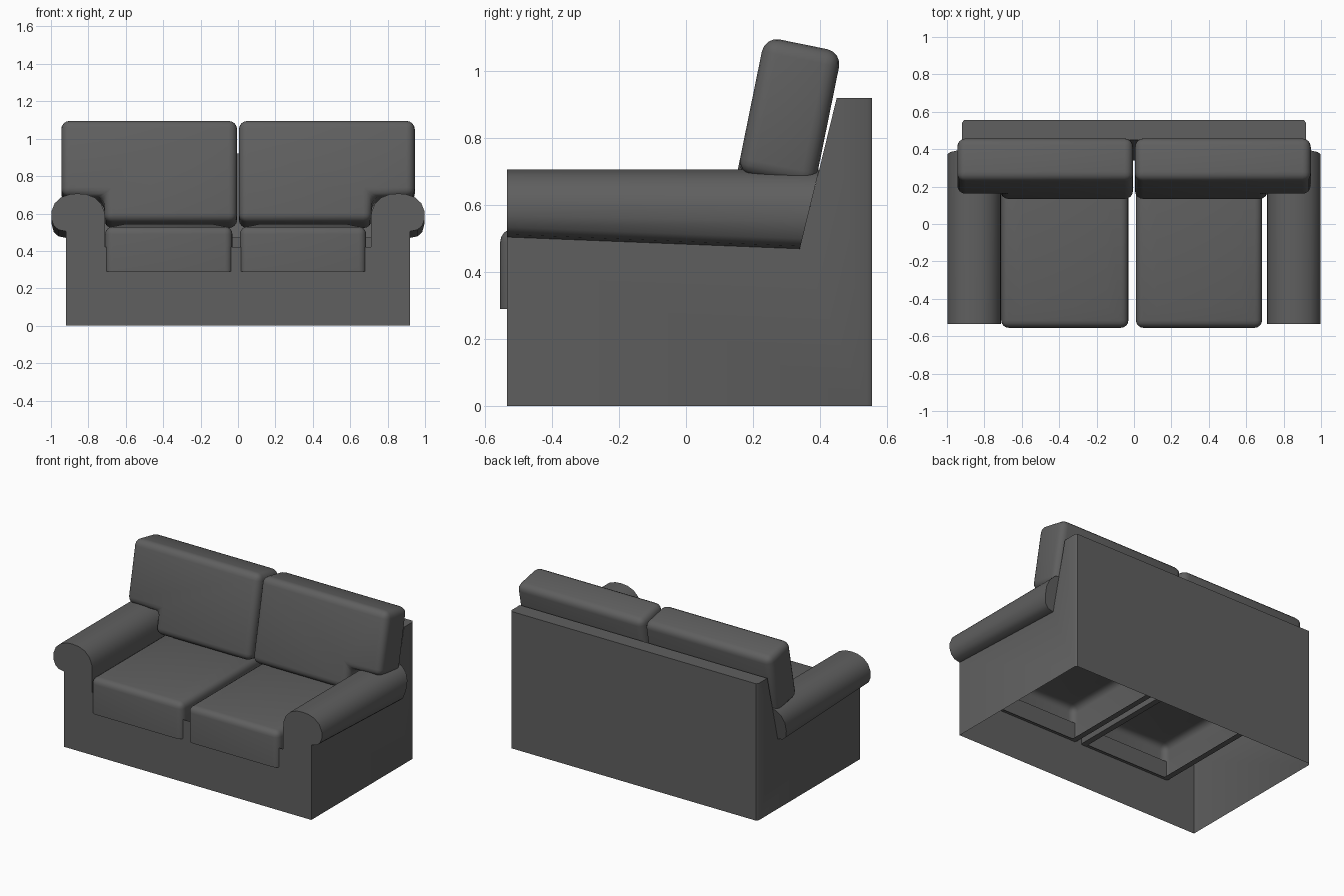
import bpy, bmesh, math
from mathutils import Matrix, Vector

if "Cube" in bpy.data.objects:
    bpy.data.objects.remove(bpy.data.objects["Cube"])

fabric = bpy.data.materials.new("charcoal fabric")
fabric.diffuse_color = (0.115, 0.115, 0.115, 1)
fabric.use_nodes = True
fabric.node_tree.nodes["Principled BSDF"].inputs["Base Color"].default_value = fabric.diffuse_color


def finish(bm, name, angle=40):
    bmesh.ops.remove_doubles(bm, verts=bm.verts[:], dist=0.0005)
    bmesh.ops.recalc_face_normals(bm, faces=bm.faces[:])
    me = bpy.data.meshes.new(name)
    bm.to_mesh(me)
    bm.free()
    me.materials.append(fabric)
    me.shade_smooth()
    me.set_sharp_from_angle(angle=math.radians(angle))
    ob = bpy.data.objects.new(name, me)
    bpy.context.collection.objects.link(ob)
    return ob


def face(bm, pts):
    return bm.faces.new([bm.verts.new(p) for p in pts])


# Arm cross-section (x, z): from outer wall round the roll to the inner wall
ARM = [(0.92, 0.505), (0.96, 0.513), (0.985, 0.535), (0.998, 0.57), (0.998, 0.61),
       (0.98, 0.655), (0.945, 0.687), (0.90, 0.703), (0.86, 0.707), (0.81, 0.703),
       (0.765, 0.685), (0.73, 0.65), (0.713, 0.605), (0.71, 0.55), (0.71, 0.42)]
FRONT, BACK = -0.535, 0.555


def rear_y(z):
    # slanted plane of the backrest
    return 0.34 + (z - 0.47) * 0.244


# Frame: thin shell, open underneath and under the seat cushions
bm = bmesh.new()
outline = [(0.92, 0)] + ARM
face(bm, [(x, FRONT, z) for x, z in outline] + [(-x, FRONT, z) for x, z in reversed(outline)])
for s in (-1, 1):
    face(bm, [(s * 0.92, y, z) for y, z in
              [(FRONT, 0), (0.54, 0), (0.54, 0.92), (0.45, 0.92), (0.34, 0.47), (FRONT, 0.505)]])
    face(bm, [(s * 0.92, 0.54, 0), (s * 0.91, BACK, 0), (s * 0.91, BACK, 0.92), (s * 0.92, 0.54, 0.92)])
face(bm, [(-0.91, BACK, 0), (0.91, BACK, 0), (0.91, BACK, 0.92), (-0.91, BACK, 0.92)])
face(bm, [(-0.92, 0.45, 0.92), (0.92, 0.45, 0.92), (0.92, 0.54, 0.92),
          (0.91, BACK, 0.92), (-0.91, BACK, 0.92), (-0.92, 0.54, 0.92)])
face(bm, [(-0.92, 0.34, 0.47), (0.92, 0.34, 0.47), (0.92, 0.45, 0.92), (-0.92, 0.45, 0.92)])
finish(bm, "sofa_frame", 50)

# Rolled arms: section swept to the slanted backrest, with the underside dropping at the rear
for s, name in ((-1, "left_arm"), (1, "right_arm")):
    bm = bmesh.new()
    a = [(s * x, FRONT, z) for x, z in ARM]
    b = []
    for i, (x, z) in enumerate(ARM):
        zr = z - (0.035 if i < 3 else 0.02 if i == 3 else 0)
        b.append((s * x, rear_y(zr), zr))
    for i in range(len(ARM) - 1):
        face(bm, [a[i], a[i + 1], b[i + 1], b[i]])
    face(bm, b)
    finish(bm, name)

# Seat cushions: softened boxes, crowned on top, hollow underneath
for x0, x1, name in ((-0.71, -0.03, "left_seat_cushion"), (0.01, 0.685, "right_seat_cushion")):
    bm = bmesh.new()
    y0, y1, z0, z1 = -0.555, 0.33, 0.29, 0.53
    bmesh.ops.create_cube(bm, size=1, matrix=Matrix.Translation(
        ((x0 + x1) / 2, (y0 + y1) / 2, (z0 + z1) / 2)) @ Matrix.Diagonal((x1 - x0, y1 - y0, z1 - z0, 1)))
    edges = [e for e in bm.edges if max(v.co.z for v in e.verts) > z0 + 0.01]
    bmesh.ops.bevel(bm, geom=edges, offset=0.04, segments=4, profile=0.5, affect='EDGES')
    bm.normal_update()
    top = max(bm.faces, key=lambda f: f.calc_center_median().z)
    bmesh.ops.inset_region(bm, faces=[top], thickness=0.1, depth=0.015)
    bottom = min(bm.faces, key=lambda f: f.calc_center_median().z)
    bmesh.ops.inset_region(bm, faces=[bottom], thickness=0.04)
    bmesh.ops.delete(bm, geom=[bottom], context='FACES')
    finish(bm, name)

# Back cushions: L-shaped, notched over the arms and leaning back
SHAPE = [(0.005, 0), (0.715, 0), (0.715, 0.14), (0.945, 0.14), (0.945, 0.555), (0.005, 0.555)]
lean = Matrix.Translation((0, 0.125, 0.56)) @ Matrix.Rotation(-math.radians(11.5), 4, 'X')
for s, name in ((-1, "left_back_cushion"), (1, "right_back_cushion")):
    bm = bmesh.new()
    f = face(bm, [(s * x, 0, z) for x, z in SHAPE])
    r = bmesh.ops.extrude_face_region(bm, geom=[f])
    for v in r["geom"]:
        if isinstance(v, bmesh.types.BMVert):
            v.co.y += 0.235
    bmesh.ops.recalc_face_normals(bm, faces=bm.faces[:])
    bmesh.ops.bevel(bm, geom=bm.edges[:], offset=0.045, segments=4, profile=0.5,
                    affect='EDGES', clamp_overlap=True)
    bm.transform(lean)
    finish(bm, name)
